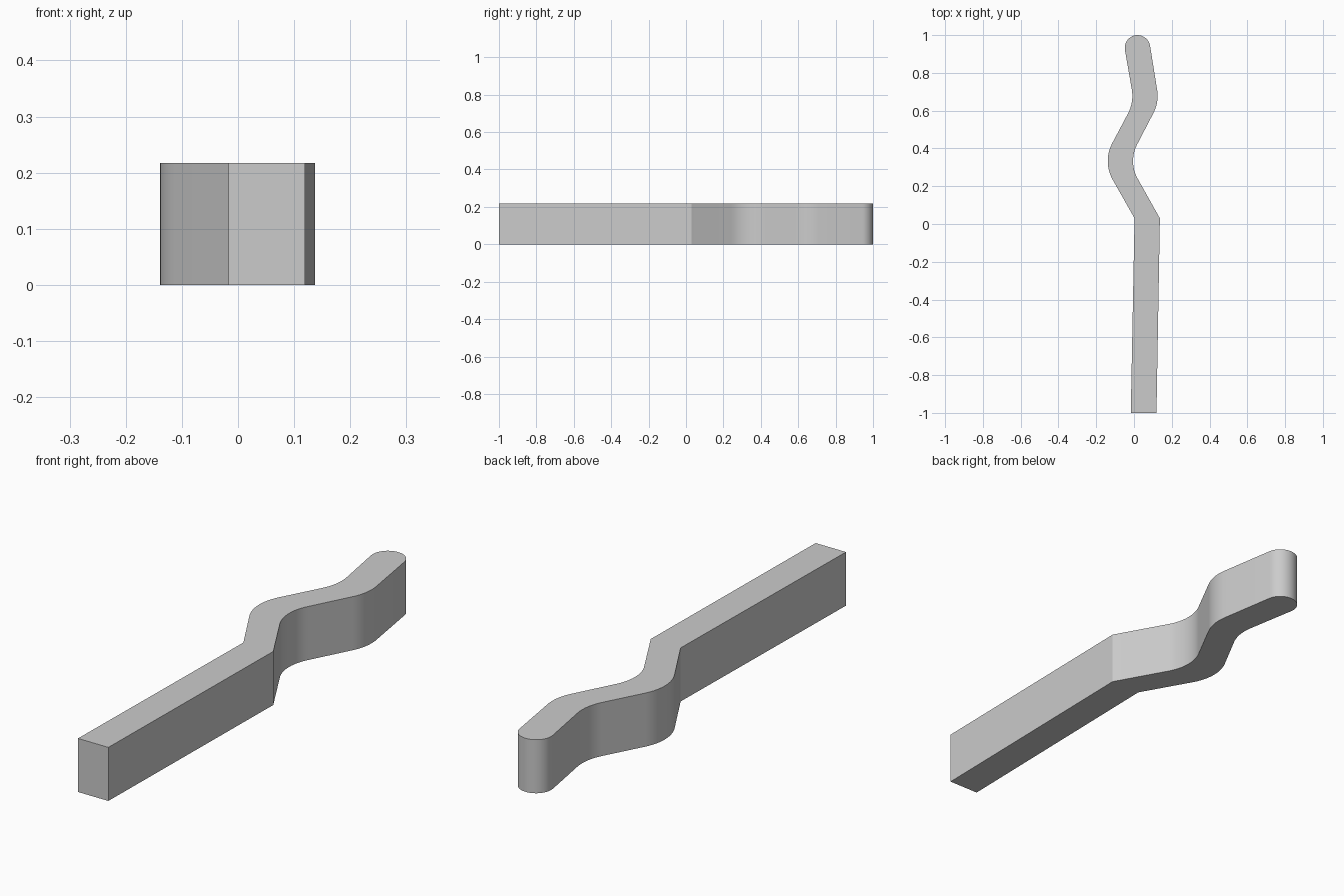
import bpy, bmesh
from math import cos, sin, tan, acos, radians
from mathutils import Vector

cube = bpy.data.objects.get("Cube")
if cube:
    bpy.data.objects.remove(cube, do_unlink=True)

HEIGHT = 0.217


def fillet(before, corner, after, radius, steps=12):
    """Arc of points rounding a corner between two straight runs."""
    p, a, b = Vector(corner), Vector(before), Vector(after)
    u, v = (a - p).normalized(), (b - p).normalized()
    half = acos(u.dot(v)) / 2
    centre = p + (u + v).normalized() * radius / sin(half)
    start = p + u * radius / tan(half) - centre
    turn = start.angle_signed(p + v * radius / tan(half) - centre)
    arc = []
    for i in range(steps + 1):
        # angle_signed is clockwise positive
        a = -turn * i / steps
        arc.append(centre + Vector((start.x * cos(a) - start.y * sin(a),
                                    start.x * sin(a) + start.y * cos(a))))
    return arc


def edge_line(points, radii):
    """Straight runs with each corner that has a radius rounded off."""
    line = []
    for i, (p, r) in enumerate(zip(points, radii)):
        line += fillet(points[i - 1], p, points[i + 1], r) if r else [Vector(p)]
    return line


# Rounded tip, tilted slightly to follow the last run
tip, tip_radius, tilt = Vector((0.0185, 0.9325)), 0.0675, 9
cap = [tip + tip_radius * Vector((cos(radians(a)), sin(radians(a))))
       for a in (tilt + 180 * i / 24 for i in range(25))]

# Two long edges of the wavy bar, from front to back
right_edge = edge_line([(0.119, -1), (0.137, 0.03), (-0.031, 0.33), (0.133, 0.645), cap[0]],
                       [0, 0, 0.19, 0.2, 0])
left_edge = edge_line([(-0.017, -1), (0.003, 0.03), (-0.167, 0.33), (0.0, 0.645), cap[-1]],
                      [0, 0, 0.2, 0.2, 0])
outline = right_edge + cap[1:-1] + left_edge[::-1]

# Extrude the outline into the bar
bm = bmesh.new()
base = bm.faces.new([bm.verts.new((p.x, p.y, 0)) for p in outline])
top = bmesh.ops.extrude_face_region(bm, geom=[base], use_keep_orig=True)
bmesh.ops.translate(bm, vec=(0, 0, HEIGHT),
                    verts=[g for g in top["geom"] if isinstance(g, bmesh.types.BMVert)])
bmesh.ops.recalc_face_normals(bm, faces=bm.faces)
mesh = bpy.data.meshes.new("wavy_bar")
bm.to_mesh(mesh)
bm.free()
bar = bpy.data.objects.new("wavy_bar", mesh)
bpy.context.collection.objects.link(bar)

# Plain grey
grey = bpy.data.materials.new("plain_grey")
grey.use_nodes = True
grey.diffuse_color = (0.6, 0.6, 0.6, 1)
grey.node_tree.nodes["Principled BSDF"].inputs["Base Color"].default_value = grey.diffuse_color
mesh.materials.append(grey)

bpy.ops.object.select_all(action="DESELECT")
bar.select_set(True)
bpy.context.view_layer.objects.active = bar
bpy.ops.object.shade_smooth_by_angle(angle=radians(25))
